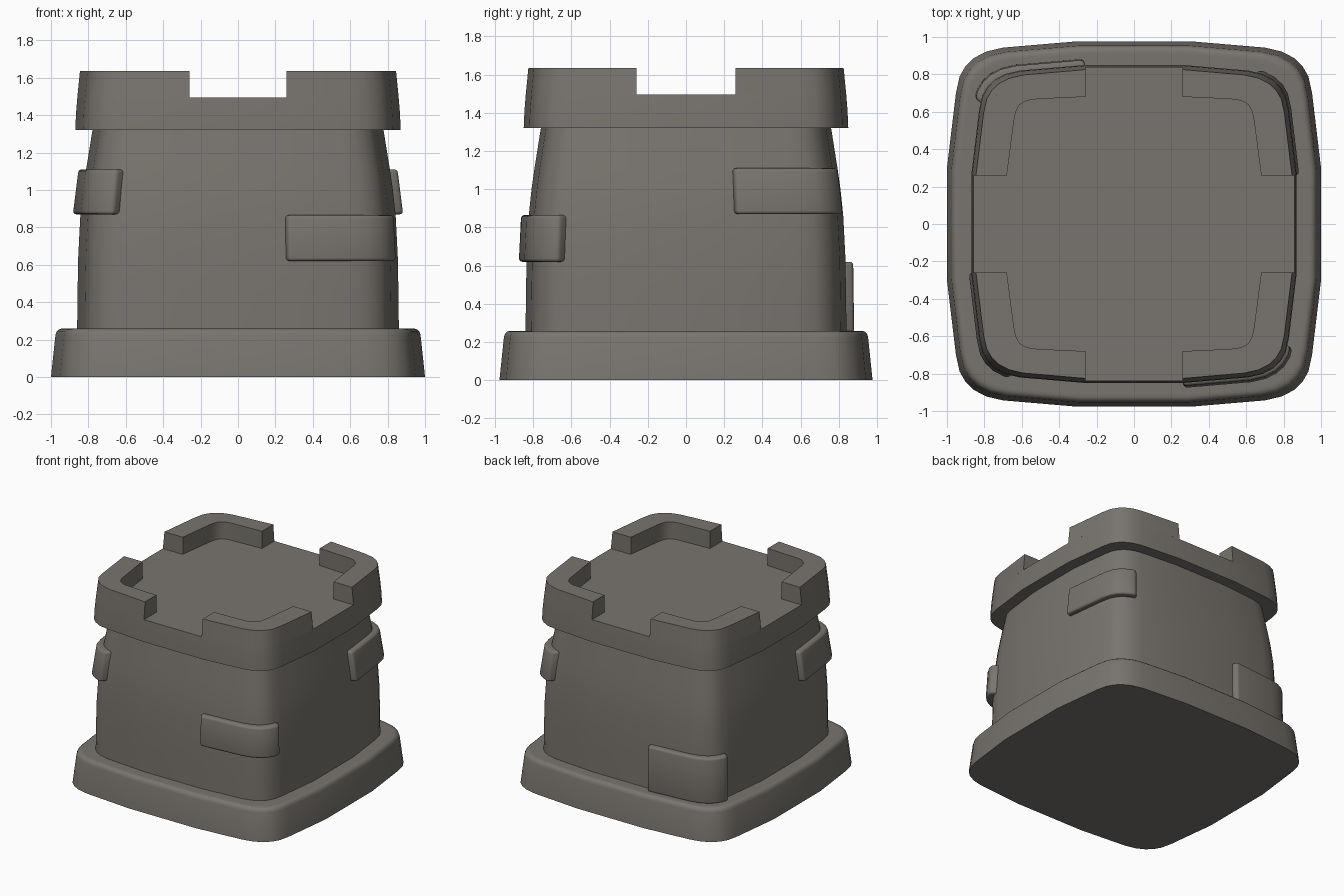
import bpy, bmesh, math

if "Cube" in bpy.data.objects:
    bpy.data.objects.remove(bpy.data.objects["Cube"])

stone = bpy.data.materials.new("warm grey stone")
stone.diffuse_color = (0.19, 0.175, 0.155, 1)
stone.use_nodes = True
stone.node_tree.nodes["Principled BSDF"].inputs["Base Color"].default_value = stone.diffuse_color

# One quadrant of the bulging rounded-square plan (unit size)
QUAD = [(1, .3), (.952, .70), (.932, .79), (.90, .845), (.855, .888),
        (.79, .922), (.70, .943), (.3, .977)]
PLAN = (QUAD + [(-x, y) for x, y in reversed(QUAD)]
        + [(-x, -y) for x, y in QUAD] + [(x, -y) for x, y in reversed(QUAD)])

# Height and plan scale of the tapering tower body
BODY = [(.25, .86), (.45, .858), (.65, .854), (.86, .843), (1.0, .828),
        (1.11, .812), (1.32, .778), (1.34, .775)]


def finish(name, bm, angle=40):
    bmesh.ops.recalc_face_normals(bm, faces=bm.faces)
    mesh = bpy.data.meshes.new(name)
    bm.to_mesh(mesh)
    bm.free()
    mesh.materials.append(stone)
    ob = bpy.data.objects.new(name, mesh)
    bpy.context.collection.objects.link(ob)
    bpy.ops.object.select_all(action='DESELECT')
    ob.select_set(True)
    bpy.context.view_layer.objects.active = ob
    bpy.ops.object.shade_smooth_by_angle(angle=math.radians(angle))
    return ob


def loft_rings(bm, rings, close_path=False):
    """Skin closed rings of equal length, capping both ends."""
    loops = [[bm.verts.new(p) for p in r] for r in rings]
    for a, b in zip(loops, loops[1:]):
        n = len(a)
        for i in range(n):
            bm.faces.new((a[i], a[(i + 1) % n], b[(i + 1) % n], b[i]))
    bm.faces.new(loops[0])
    bm.faces.new(loops[-1])


def plan_loft(name, profile):
    bm = bmesh.new()
    loft_rings(bm, [[(x * s, y * s, z) for x, y in PLAN] for z, s in profile])
    return finish(name, bm)


def body_scale(z):
    for (z0, s0), (z1, s1) in zip(BODY, BODY[1:]):
        if z <= z1:
            return s0 + (s1 - s0) * (z - z0) / (z1 - z0)
    return BODY[-1][1]


# Base plinth, tower body and overhanging cap
plan_loft("base", [(0, 1), (.225, .976), (.243, .97), (.254, .958), (.258, .945), (.258, .93)])
plan_loft("tower_body", BODY)
plan_loft("battlement_cap", [(1.32, .87), (1.41, .866), (1.495, .859)])

# Four corner merlons: outer wall follows the cap, inner wall is a tighter corner
INNER = [(.68, .26), (.642, .55), (.632, .60), (.612, .637), (.585, .655),
         (.55, .665), (.50, .669), (.26, .68)]


def merlon(name, sx, sy):
    bm = bmesh.new()
    rings = []
    for (ox, oy), (ix, iy) in zip(QUAD, INNER):
        ring = [(ox * .859, oy * .859, 1.495), (ox * .845, oy * .845, 1.635),
                (ix, iy, 1.635), (ix, iy, 1.495)]
        rings.append([(sx * max(x, .26), sy * max(y, .26), z) for x, y, z in ring])
    loft_rings(bm, rings)
    finish(name, bm)


for sx, sy, label in ((1, 1, "back_right"), (-1, 1, "back_left"),
                      (1, -1, "front_right"), (-1, -1, "front_left")):
    merlon("merlon_" + label, sx, sy)


# Raised bricks that wrap round the corners
def brick(name, sx, sy, z0, z1, long_on_y_face):
    if long_on_y_face:
        path = [(.943, .745)] + QUAD[2:]
    else:
        path = QUAD[:6] + [(.755, .931)]
    bm = bmesh.new()
    rings = []
    for x, y in path:
        ring = []
        for z, out in ((z0, -.05), (z0, .043), (z1, .043), (z1, -.05)):
            s = body_scale(z) + out
            ring.append((sx * x * s, sy * y * s, z))
        rings.append(ring)
    loft_rings(bm, rings)
    bmesh.ops.recalc_face_normals(bm, faces=bm.faces)
    edges = [e for e in bm.edges if e.calc_face_angle(0) > math.radians(50)]
    bmesh.ops.bevel(bm, geom=edges, offset=.018, segments=3, profile=.5, affect='EDGES')
    finish(name, bm)


brick("brick_front_right", 1, -1, .62, .865, True)
brick("brick_back_right", 1, 1, .87, 1.11, False)
brick("brick_front_left", -1, -1, .87, 1.11, False)
brick("brick_back_left", -1, 1, .25, .62, True)
